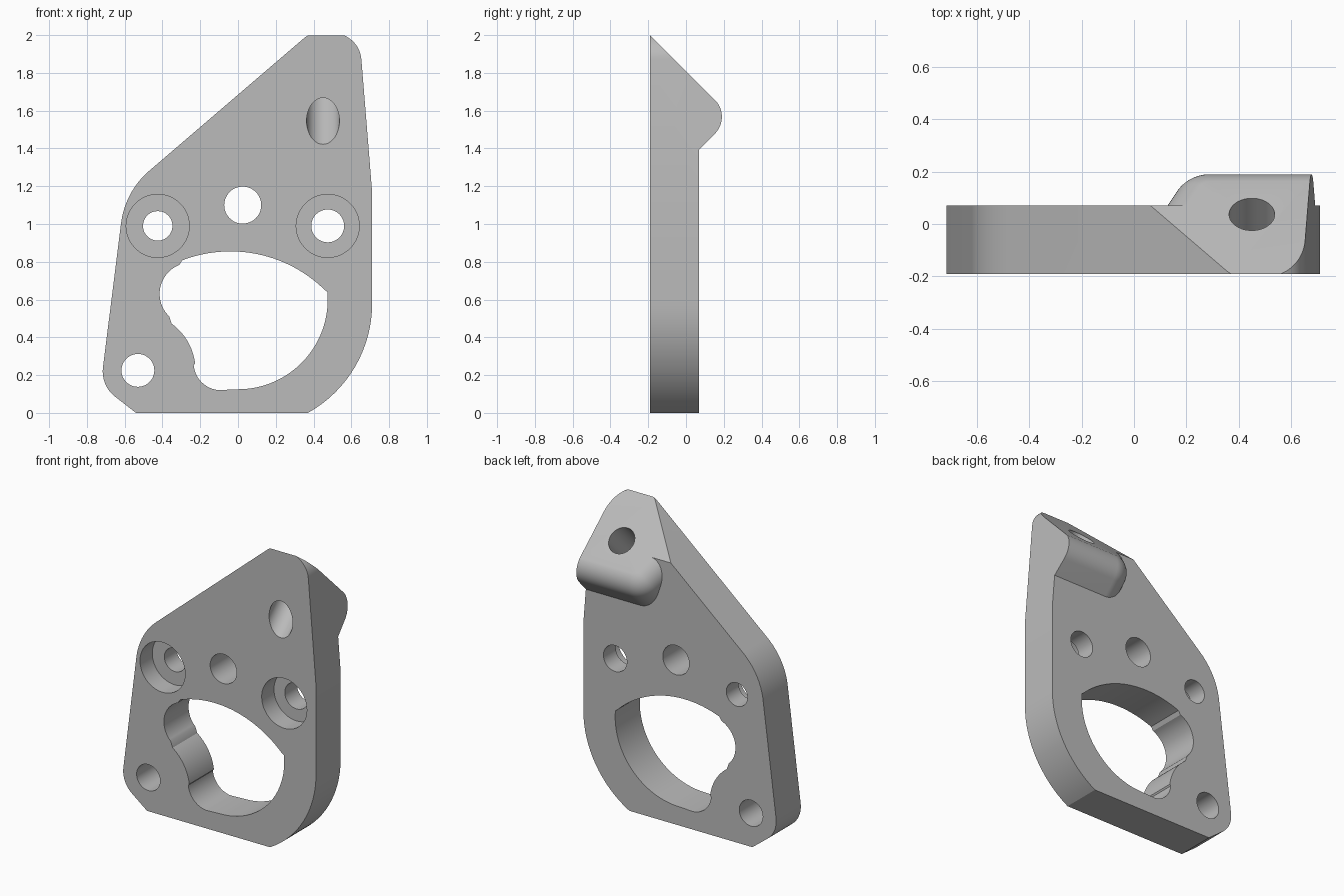
import bpy, bmesh, math
from mathutils import Vector, Matrix

cube = bpy.data.objects.get("Cube")
if cube:
    bpy.data.objects.remove(cube, do_unlink=True)

FRONT, BACK = -0.19, 0.07
TIP_Y, TIP_Z = 0.2425, 1.5675      # sharp lower corner of the lug before rounding
D = math.sqrt(0.5)

grey = bpy.data.materials.new("metal grey")
grey.use_nodes = True
colour = (0.5, 0.5, 0.5, 1)
grey.diffuse_color = colour
grey.node_tree.nodes["Principled BSDF"].inputs["Base Color"].default_value = colour


def loft(name, loops):
    """Closed solid through loops that have equal point counts."""
    bm = bmesh.new()
    rings = [[bm.verts.new(p) for p in loop] for loop in loops]
    for a, b in zip(rings, rings[1:]):
        for i in range(len(a)):
            j = (i + 1) % len(a)
            bm.faces.new((a[i], a[j], b[j], b[i]))
    bm.faces.new(rings[0])
    bm.faces.new(rings[-1])
    bmesh.ops.recalc_face_normals(bm, faces=bm.faces)
    mesh = bpy.data.meshes.new(name)
    bm.to_mesh(mesh)
    bm.free()
    mesh.materials.append(grey)
    obj = bpy.data.objects.new(name, mesh)
    bpy.context.collection.objects.link(obj)
    return obj


def prism(name, outline, y0, y1):
    return loft(name, [[(x, y, z) for x, z in outline] for y in (y0, y1)])


def arc(cx, cz, r, start, end, n=20):
    angles = [math.radians(start + (end - start) * i / n) for i in range(n + 1)]
    return [(cx + r * math.cos(a), cz + r * math.sin(a)) for a in angles]


def rounded(corners, n=16):
    """Polygon from (x, z, radius) corners."""
    pts = []
    for i, (x, z, r) in enumerate(corners):
        p = Vector((x, z))
        if not r:
            pts.append((x, z))
            continue
        a = (Vector(corners[i - 1][:2]) - p).normalized()
        b = (Vector(corners[(i + 1) % len(corners)][:2]) - p).normalized()
        half = a.angle(b) / 2
        c = p + (a + b).normalized() * r / math.sin(half)
        s, e = p + a * r / math.tan(half) - c, p + b * r / math.tan(half) - c
        turn = e.angle_signed(s)
        for k in range(n + 1):
            pts.append(tuple(c + Matrix.Rotation(turn * k / n, 2) @ s))
    return pts


def combine(target, tool, operation):
    mod = target.modifiers.new(operation.lower(), "BOOLEAN")
    mod.object, mod.operation, mod.solver = tool, operation, "EXACT"
    bpy.context.view_layer.objects.active = target
    bpy.ops.object.modifier_apply(modifier=mod.name)
    bpy.data.objects.remove(tool, do_unlink=True)


# Slab blank
bracket = prism("bracket_plate", [(-0.8, -0.1), (0.8, -0.1), (0.8, 2.1), (-0.8, 2.1)], FRONT, BACK)


# Tilted lug: v runs up the slope, w along the hole axis
def tilt(x, v, w):
    return (x, TIP_Y + (w - v) * D, TIP_Z + (w + v) * D)


def lug_ring(inset, w):
    radius, k, top = 0.15, 0.47, 0.3
    s = math.hypot(1, k)
    cx = 0.195 + (s - k) * radius
    ring = [(0.9, inset)] + arc(cx, radius, radius - inset, 270, 205.2, 14)
    ring += [(0.195 - k * top + s * inset, top), (0.9, top)]
    return [tilt(x, v, w) for x, v in ring]


R = 0.127
rings = [lug_ring(0, -0.28)]
for i in range(15):
    a = math.pi / 2 * i / 14
    rings.append(lug_ring(R * (1 - math.cos(a)), R * (math.sin(a) - 1)))
combine(bracket, loft("lug", rings), "UNION")

# Outer outline
outline = rounded([
    (-0.54, 0, 0), (0.37, 0, 0), (0.71, 0.191, 0.66), (0.71, 1.17, 0),
    (0.642, 2.01, 0.15), (0.38, 2.01, 0.1), (-0.598, 1.172, 0.436), (-0.727, 0.145, 0.17)])
combine(bracket, prism("outline", outline, -1, 1), "INTERSECT")

# Sloped top face
slope = [[tilt(x, v, w) for x, v in ((-3, -3), (3, -3), (3, 3), (-3, 3))] for w in (-0.001, 2)]
combine(bracket, loft("slope", slope), "DIFFERENCE")

# Large window
window = arc(0, 0.6, 0.475, 5, -90, 32)
window += arc(-0.09, 0.265, 0.145, -95, -175)
window += arc(-0.53, 0.225, 0.305, 7, 54)
window += arc(-0.25, 0.63, 0.165, 226, 112)
window += arc(-0.04, 0.143, 0.712, 111, 45.5, 28)
combine(bracket, prism("window", window, -1, 1), "DIFFERENCE")

# Straight holes and counterbores
for x, z, r, bore in ((0.025, 1.1, 0.098, 0), (-0.53, 0.225, 0.087, 0),
                      (-0.425, 0.99, 0.078, 0.167), (0.475, 0.99, 0.087, 0.167)):
    combine(bracket, prism("hole", arc(x, z, r, 0, 352.5, 47), -1, 1), "DIFFERENCE")
    if bore:
        combine(bracket, prism("bore", arc(x, z, bore, 0, 354, 59), -1, -0.06), "DIFFERENCE")

# Tilted hole through the lug
v = (1.545 - FRONT - TIP_Z + TIP_Y) * D
v = ((1.545 - TIP_Z) - (FRONT - TIP_Y)) * D
circle = arc(0.45, v, 0.087, 0, 352.5, 47)
combine(bracket, loft("lug_hole", [[tilt(x, b, w) for x, b in circle] for w in (-1, 1)]), "DIFFERENCE")

# Shading
bpy.ops.object.select_all(action="DESELECT")
bracket.select_set(True)
bpy.context.view_layer.objects.active = bracket
bpy.ops.object.shade_smooth_by_angle(angle=math.radians(25))
